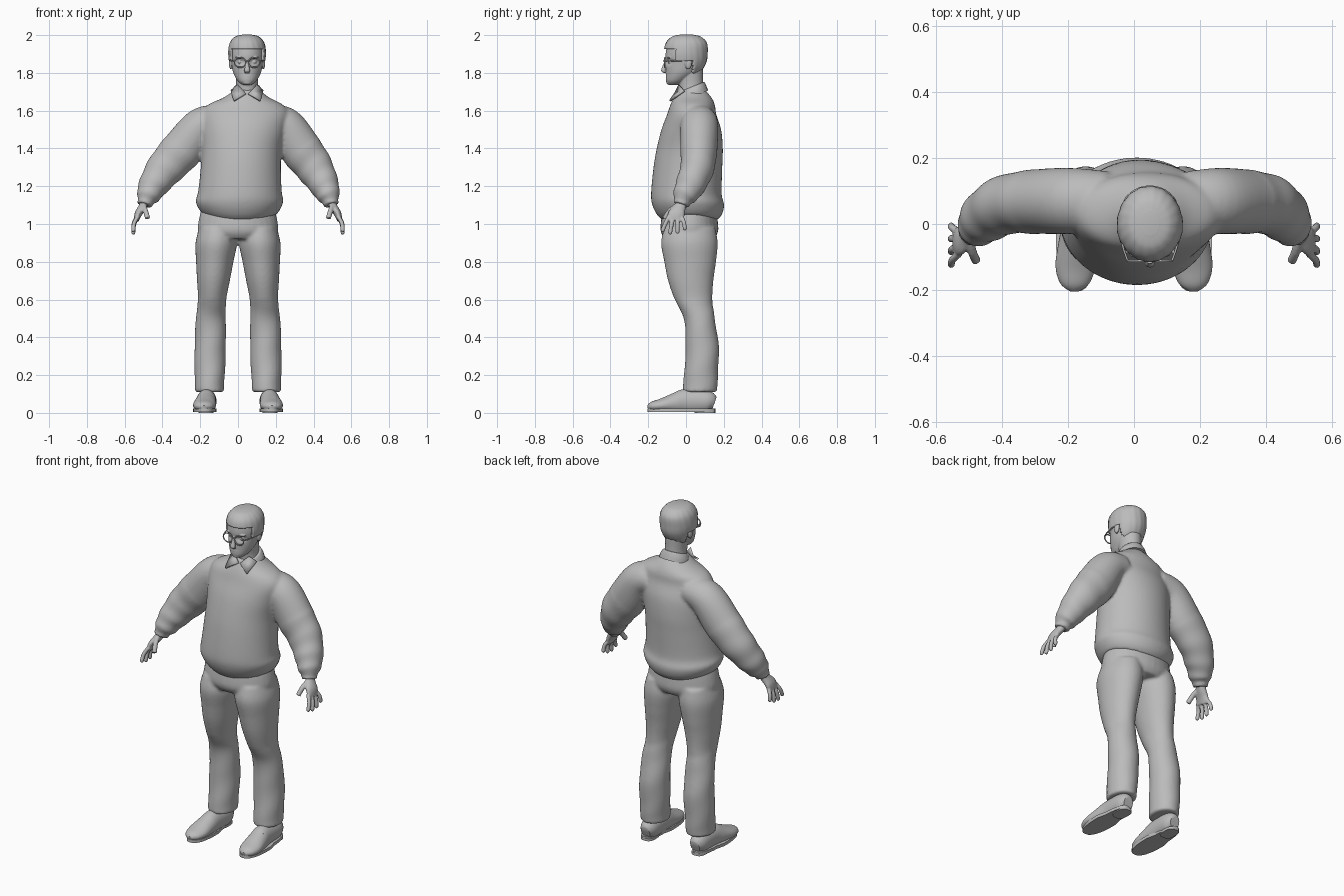
import bpy, bmesh, math
from mathutils import Vector, Matrix

if "Cube" in bpy.data.objects:
    bpy.data.objects.remove(bpy.data.objects["Cube"], do_unlink=True)

grey = bpy.data.materials.new("plain grey")
grey.use_nodes = True
grey.diffuse_color = (0.5, 0.5, 0.5, 1)
grey.node_tree.nodes["Principled BSDF"].inputs["Base Color"].default_value = grey.diffuse_color

X, Y, Z = Vector((1, 0, 0)), Vector((0, 1, 0)), Vector((0, 0, 1))
HEAD_X = 0.048
BOTH = (-1, 1)


def spline(rows, steps):
    """Catmull-Rom interpolation of rows of numbers."""
    rows = [Vector(r) for r in rows]
    out = []
    for i in range(len(rows) - 1):
        a, b, c, d = rows[max(i - 1, 0)], rows[i], rows[i + 1], rows[min(i + 2, len(rows) - 1)]
        for k in range(steps):
            t = k / steps
            out.append(b + (c - a) * t / 2 + (a * 2 - b * 5 + c * 4 - d) * t * t / 2
                       + (b * 3 - a - c * 3 + d) * t ** 3 / 2)
    return out + [rows[-1]]


def loft(bm, rows, axis=None, ref=X, seg=32, steps=5, ripple=None, power=1.0):
    """Closed skin over rows (x, y, z, radius along ref, other radius)."""
    rows = spline(rows, steps)
    mids = [r.to_3d() if len(r) == 3 else Vector(r[:3]) for r in rows]
    rings, last = [], len(rows) - 1
    for i, row in enumerate(rows):
        t = Vector(axis or mids[min(i + 1, last)] - mids[max(i - 1, 0)]).normalized()
        u = (ref - t * ref.dot(t)).normalized()
        v = t.cross(u)
        ring = []
        for k in range(seg):
            ang = math.tau * k / seg
            c, s = math.cos(ang), math.sin(ang)
            c, s = math.copysign(abs(c) ** power, c), math.copysign(abs(s) ** power, s)
            grow = ripple(i / last, ang) if ripple else 1
            ring.append(bm.verts.new(mids[i] + (u * row[3] * c + v * row[4] * s) * grow))
        rings.append(ring)
    for lo, hi in zip(rings, rings[1:]):
        for k in range(seg):
            bm.faces.new((lo[k - 1], lo[k], hi[k], hi[k - 1]))
    bm.faces.new(rings[0][::-1])
    bm.faces.new(rings[-1])
    return [v for ring in rings for v in ring]


def tube(bm, points, radius, ref=X, seg=10):
    loft(bm, [(*p, radius, radius) for p in points], ref=ref, seg=seg, steps=3)


def blob(bm, centre, radii):
    bmesh.ops.create_uvsphere(bm, u_segments=20, v_segments=12, radius=1,
                              matrix=Matrix.LocRotScale(Vector(centre), None, Vector(radii)))


def finish(name, bm, voxel=0, smooth=0, thick=0):
    bmesh.ops.recalc_face_normals(bm, faces=bm.faces)
    mesh = bpy.data.meshes.new(name)
    bm.to_mesh(mesh)
    bm.free()
    mesh.materials.append(grey)
    ob = bpy.data.objects.new(name, mesh)
    bpy.context.collection.objects.link(ob)
    if thick:
        mod = ob.modifiers.new("thickness", "SOLIDIFY")
        mod.thickness, mod.offset = thick, 0
    if voxel:
        mod = ob.modifiers.new("blend", "REMESH")
        mod.mode, mod.voxel_size, mod.use_smooth_shade = "VOXEL", voxel, True
        mod = ob.modifiers.new("soften", "SMOOTH")
        mod.factor, mod.iterations = 0.5, smooth
    bpy.ops.object.select_all(action="DESELECT")
    ob.select_set(True)
    bpy.context.view_layer.objects.active = ob
    bpy.ops.object.shade_smooth_by_angle(angle=math.radians(50))
    return ob


# Sweater: torso with a drooping hem, and two creased sleeves
bm = bmesh.new()
torso = loft(bm, [(.015, .02, 1.02, .19, .145), (.01, .018, 1.05, .215, .172),
                  (.008, .012, 1.1, .232, .19), (.01, .002, 1.16, .222, .187),
                  (.015, .01, 1.3, .212, .182), (.02, .02, 1.4, .212, .175),
                  (.03, .028, 1.5, .225, .158), (.04, .03, 1.58, .23, .13),
                  (.04, .035, 1.63, .2, .118), (.045, .035, 1.67, .12, .1),
                  (HEAD_X, .03, 1.71, .065, .07)], axis=Z, seg=48)
for v in torso:
    v.co.z += 4 * max(0, 1.2 - v.co.z) * v.co.x ** 2
sleeve = [(.12, .07, 1.55, .09, .08), (.22, .07, 1.52, .1, .098), (.31, .068, 1.4, .098, .11),
          (.392, .06, 1.3, .09, .1), (.45, .025, 1.21, .08, .08), (.48, -.01, 1.145, .063, .06),
          (.487, -.018, 1.125, .046, .044), (.494, -.026, 1.1, .044, .042)]
for side in BOTH:
    rows = [(side * x + .11 * (.49 - x), *rest) for x, *rest in sleeve]
    loft(bm, rows, ref=Y, steps=8,
         ripple=lambda t, a: 1 + .045 * t * math.sin(46 * t + math.sin(a)) * (.3 < t < .88))
finish("sweater", bm, voxel=.009, smooth=5)

# Trousers: hips and two legs
bm = bmesh.new()
loft(bm, [(0, .02, 1.09, .19, .14), (0, .018, 1.02, .208, .15), (0, .018, .96, .212, .152),
          (0, .02, .92, .18, .13)], axis=Z)
for side in BOTH:
    loft(bm, [(side * x, *rest) for x, *rest in (
        (.11, .02, .98, .095, .135), (.115, .018, .9, .11, .15), (.123, .022, .8, .099, .137),
        (.13, .025, .7, .087, .12), (.137, .04, .6, .075, .1), (.144, .07, .5, .079, .082),
        (.147, .086, .35, .083, .088), (.15, .079, .2, .08, .09), (.151, .073, .11, .075, .092))],
        axis=Z, steps=8, ripple=lambda t, a: 1 + .012 * math.sin(40 * t + 2 * a) * (t > .5))
finish("trousers", bm, voxel=.009, smooth=4)

# Shoes: upper, sole, heel and laces
for side, label in zip(BOTH, ("right", "left")):
    bm = bmesh.new()
    upper = loft(bm, [(side * x, *rest) for x, *rest in (
        (.165, .15, .05, .03, .035), (.165, .11, .06, .05, .06), (.167, 0, .06, .052, .066),
        (.172, -.06, .05, .057, .055), (.178, -.13, .04, .06, .036), (.18, -.18, .034, .044, .025),
        (.18, -.203, .03, .015, .01))], ref=X)
    for v in upper:
        v.co.z = max(v.co.z, .012)
    finish(label + "_shoe", bm)
    bm = bmesh.new()
    sole = loft(bm, [(side * .175, -.025, z, .062, .18) for z in (.006, .024)],
                axis=Z, steps=1, power=.8)
    sole += loft(bm, [(side * .168, .1, z, .048, .055) for z in (0, .015)],
                 axis=Z, steps=1, power=.7)
    for v in sole:
        v.co.x -= (v.co.x - side * .172) * .18 * (v.co.y > 0)
    finish(label + "_sole", bm)
    bm = bmesh.new()
    for y, z in ((-.05, .105), (-.075, .094)):
        tube(bm, [(side * .172 + dx, y, z - 9 * dx * dx) for dx in (-.03, 0, .03)], .004, ref=Y)
    finish(label + "_laces", bm)

# Hands: palm, four fingers and a thumb
for side, label in zip(BOTH, ("right", "left")):
    bm = bmesh.new()
    loft(bm, [(side * x, *rest) for x, *rest in (
        (.48, -.012, 1.14, .026, .024), (.505, -.032, 1.09, .032, .022),
        (.527, -.05, 1.055, .044, .02), (.538, -.058, 1.02, .042, .014))], ref=Y, seg=20)
    for i in range(4):
        long = (0, .012, .008, -.01)[i]
        points = [(.53, -.09 + .022 * i, 1.04), (.55, -.108 + .032 * i, 1.005 - long / 2),
                  (.554, -.123 + .039 * i, .968 - long)]
        tube(bm, [(side * x, y, z) for x, y, z in points], .0115, ref=Y)
        x, y, z = points[-1]
        blob(bm, (side * x, y, z), (.011, .011, .013))
    thumb = [(.5, -.045, 1.1), (.49, -.085, 1.07), (.478, -.112, 1.03)]
    tube(bm, [(side * x, y, z) for x, y, z in thumb], .014, ref=Y)
    finish(label + "_hand", bm, voxel=.0045, smooth=3)

# Head: skull with eye sockets, neck, ears and face
skull = [(HEAD_X, -.065, 1.737, .026, .028), (HEAD_X, -.05, 1.758, .05, .056),
         (HEAD_X, -.022, 1.8, .073, .084), (HEAD_X, -.007, 1.85, .083, .1),
         (HEAD_X, -.004, 1.9, .088, .104), (HEAD_X, 0, 1.95, .08, .097),
         (HEAD_X, 0, 1.98, .055, .068), (HEAD_X, 0, 1.99, .02, .03)]
bm = bmesh.new()
for v in loft(bm, skull, axis=Z, seg=64, steps=10):
    for side in BOTH:
        dx, dz = v.co.x - HEAD_X - side * .036, v.co.z - 1.858
        if v.co.y < 0:
            v.co.y += .016 * math.exp(-(dx / .022) ** 2 - (dz / .014) ** 2)
loft(bm, [(HEAD_X, .035, 1.66, .068, .07), (HEAD_X, .025, 1.74, .058, .066),
          (HEAD_X, .015, 1.82, .062, .075)], axis=Z)
loft(bm, [(HEAD_X, -.096, 1.872, .008, .012), (HEAD_X, -.112, 1.84, .01, .011),
          (HEAD_X, -.12, 1.812, .016, .012), (HEAD_X, -.112, 1.8, .012, .008)], axis=Z, seg=16)
for z, width in ((1.782, .026), (1.77, .022)):
    blob(bm, (HEAD_X, -.096, z), (width, .012, .0055))
blob(bm, (HEAD_X, -.085, 1.75), (.026, .02, .014))
for side in BOTH:
    blob(bm, (HEAD_X + side * .036, -.082, 1.858), (.015, .013, .0095))
    blob(bm, (HEAD_X + side * .038, -.09, 1.882), (.026, .012, .006))
    blob(bm, (HEAD_X + side * .086, .012, 1.85), (.01, .018, .031))
finish("head", bm, voxel=.0035, smooth=2)

# Hair: combed shell over the skull, trimmed along the hairline
bm = bmesh.new()
loft(bm, [(x, y + .002, z + .006, rx + .006, ry + .006) for x, y, z, rx, ry in skull], axis=Z,
     seg=64, steps=10, ripple=lambda t, a: 1 + .01 * math.sin(18 * a + 9 * t))


def bare(p):
    line = 1.925 if p.y < -.055 else 1.865 if p.y < .035 else 1.775
    return p.z < line


bmesh.ops.delete(bm, geom=[f for f in bm.faces if bare(f.calc_center_median())], context="FACES")
finish("hair", bm, thick=.012)

# Glasses: round rims, bridge and side arms
bm = bmesh.new()
for side in BOTH:
    rim = [(HEAD_X + side * .037 + .03 * math.cos(a), -.112, 1.855 + .026 * math.sin(a))
           for a in [math.tau * k / 16 for k in range(17)]]
    tube(bm, rim, .0035, ref=Y, seg=8)
    tube(bm, [(HEAD_X + side * .067, -.112, 1.862), (HEAD_X + side * .084, -.06, 1.864),
              (HEAD_X + side * .092, .01, 1.866)], .0035, seg=8)
tube(bm, [(HEAD_X - .009, -.113, 1.86), (HEAD_X, -.118, 1.864), (HEAD_X + .009, -.113, 1.86)],
     .0035, ref=Y, seg=8)
finish("glasses", bm)

# Shirt collar: tilted band with two pointed flaps
bm = bmesh.new()
loft(bm, [(HEAD_X, .038, 1.675, .088, .085), (HEAD_X, .034, 1.7, .083, .08),
          (HEAD_X, .03, 1.722, .07, .074), (HEAD_X, .03, 1.726, .06, .066)], axis=(0, -.4, 1))
finish("collar_band", bm)
bm = bmesh.new()
for side in BOTH:
    flap = [(.006, -.058, 1.69), (.05, -.035, 1.735), (.085, -.01, 1.705), (.07, -.085, 1.652)]
    bm.faces.new([bm.verts.new((HEAD_X + side * x, y, z)) for x, y, z in flap])
finish("collar_flaps", bm, thick=.012)
